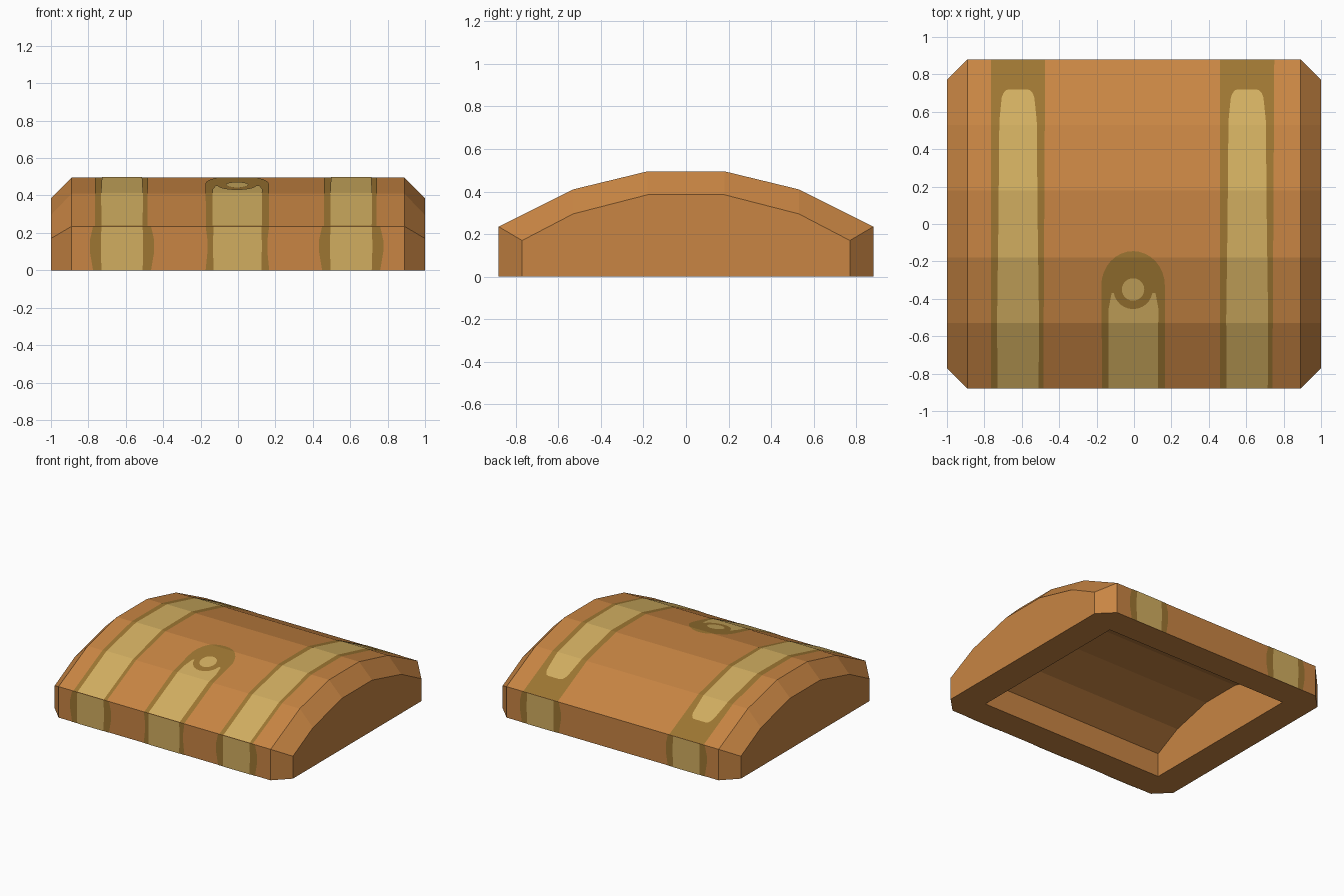
import bpy
import bmesh
from math import cos, sin, radians

cube = bpy.data.objects.get("Cube")
if cube:
    bpy.data.objects.remove(cube, do_unlink=True)


def make_material(name, rgb):
    """Flat material from an sRGB colour, stored as linear."""
    linear = [((c / 255 + 0.055) / 1.055) ** 2.4 for c in rgb] + [1]
    mat = bpy.data.materials.new(name)
    mat.use_nodes = True
    mat.diffuse_color = linear
    mat.node_tree.nodes["Principled BSDF"].inputs["Base Color"].default_value = linear
    return mat


wood = make_material("orange wood", (200, 133, 67))
gold = make_material("light gold", (209, 174, 96))
bronze = make_material("dark gold", (157, 118, 50))


def finish(bm, name, mat):
    mesh = bpy.data.meshes.new(name)
    bm.to_mesh(mesh)
    bm.free()
    mesh.materials.append(mat)
    obj = bpy.data.objects.new(name, mesh)
    bpy.context.collection.objects.link(obj)


def mirrored(half):
    """Complete a (y, z) arch from its front half."""
    return half + [(-y, z) for y, z in reversed(half)]


outer = mirrored([(-0.88, 0), (-0.88, 0.235), (-0.53, 0.41), (-0.18, 0.495)])
end = mirrored([(-0.77, 0), (-0.77, 0.17), (-0.53, 0.295), (-0.18, 0.385)])
inner = mirrored([(-0.665, 0), (-0.665, 0.18), (-0.46, 0.285), (-0.155, 0.36)])

# Hollow arched lid with bevelled ends
bm = bmesh.new()


def loft(sections):
    rings = [[bm.verts.new((x, y, z)) for y, z in prof] for x, prof in sections]
    for a, b in zip(rings, rings[1:]):
        for i in range(len(a) - 1):
            bm.faces.new((a[i], a[i + 1], b[i + 1], b[i]))
    bm.faces.new(rings[0])
    bm.faces.new(rings[-1])
    return rings


shell = loft([(-1, end), (-0.89, outer), (0.89, outer), (1, end)])
cavity = loft([(-0.775, inner), (0.775, inner)])
for k in (0, -1):
    # rim along the front / back, then along each end
    bm.faces.new([r[k] for r in shell] + [cavity[1][k], cavity[0][k]])
    bm.faces.new((shell[k][0], cavity[k][0], cavity[k][-1], shell[k][-1]))
bmesh.ops.recalc_face_normals(bm, faces=bm.faces)
finish(bm, "lid_shell", wood)


def arch_height(y):
    """Height of the lid's outside at depth y."""
    roof = outer[1:-1]
    for (y0, z0), (y1, z1) in zip(roof, roof[1:]):
        if y <= y1 + 1e-6:
            return z0 + (z1 - z0) * (y - y0) / (y1 - y0)
    return roof[-1][1]


def roof_plate(name, outline, mat, lift):
    """Drape a flat (x, y) outline over the arch."""
    bm = bmesh.new()
    bm.faces.new([bm.verts.new((x, y, 0)) for x, y in outline])
    for y, z in outer[2:-2]:
        bmesh.ops.bisect_plane(bm, geom=bm.verts[:] + bm.edges[:] + bm.faces[:],
                               plane_co=(0, y, 0), plane_no=(0, 1, 0))
    bmesh.ops.triangulate(bm, faces=bm.faces[:])
    for v in bm.verts:
        v.co.z = arch_height(v.co.y) + lift
    for f in bm.faces:
        f.normal_update()
        if f.normal.z < 0:
            f.normal_flip()
    finish(bm, name, mat)


def wall_plate(name, x, half, bulge, side, mat, lift):
    """Upright band on the front (-1) or back (1) wall."""
    bm = bmesh.new()
    y = side * (0.88 + lift)
    left = [(-half, 0), (-half - bulge, 0.1), (-half - bulge, 0.16), (-half, 0.235)]
    pts = left + [(-a, z) for a, z in reversed(left)]
    face = bm.faces.new([bm.verts.new((x + a, y, z)) for a, z in pts])
    face.normal_update()
    if face.normal.y * side < 0:
        face.normal_flip()
    finish(bm, name, mat)


def arc(cx, cy, rx, ry, start, stop, steps):
    angles = [radians(start + (stop - start) * i / steps) for i in range(steps + 1)]
    return [(cx + rx * cos(a), cy + ry * sin(a)) for a in angles]


LOW, HIGH = 0.002, 0.004

# Two straps running over the arch and down both walls
for label, x in (("right", -0.62), ("left", 0.605)):
    w = 0.145
    roof_plate(label + "_strap_border",
               [(x - w, -0.88), (x + w - 0.01, -0.88), (x + w, 0.88), (x - w, 0.88)],
               bronze, LOW)
    half = [(0.11, -0.88), (0.112, -0.5), (0.105, 0), (0.1, 0.55)]
    half += arc(0.05, 0.65, 0.04, 0.07, 0, 90, 4)
    roof_plate(label + "_strap",
               [(x + a, y) for a, y in half] + [(x - a, y) for a, y in reversed(half)],
               gold, HIGH)
    for wall, side in (("front", -1), ("back", 1)):
        wall_plate(f"{label}_{wall}_strap_border", x, 0.155, 0.017, side, bronze, LOW)
        wall_plate(f"{label}_{wall}_strap", x, 0.11, 0.003, side, gold, HIGH)

# Clasp: rounded border, notched plate and round stud
cx, cy = -0.005, -0.35
roof_plate("clasp_border",
           [(-0.17, -0.88), (0.165, -0.88)] + arc(cx, -0.33, 0.17, 0.185, 0, 180, 16),
           bronze, LOW)
roof_plate("clasp_plate",
           [(0.128, -0.88), (0.13, -0.45), (0.115, -0.37)]
           + arc(cx, cy, 0.105, 0.105, -10, -170, 12)
           + [(-0.12, -0.37), (-0.135, -0.45), (-0.135, -0.88)],
           gold, HIGH)
roof_plate("clasp_stud", arc(cx, cy, 0.06, 0.06, 0, 345, 23), gold, HIGH)
wall_plate("clasp_wall_border", -0.003, 0.17, -0.01, -1, bronze, LOW)
wall_plate("clasp_wall_plate", -0.003, 0.128, 0.002, -1, gold, HIGH)
